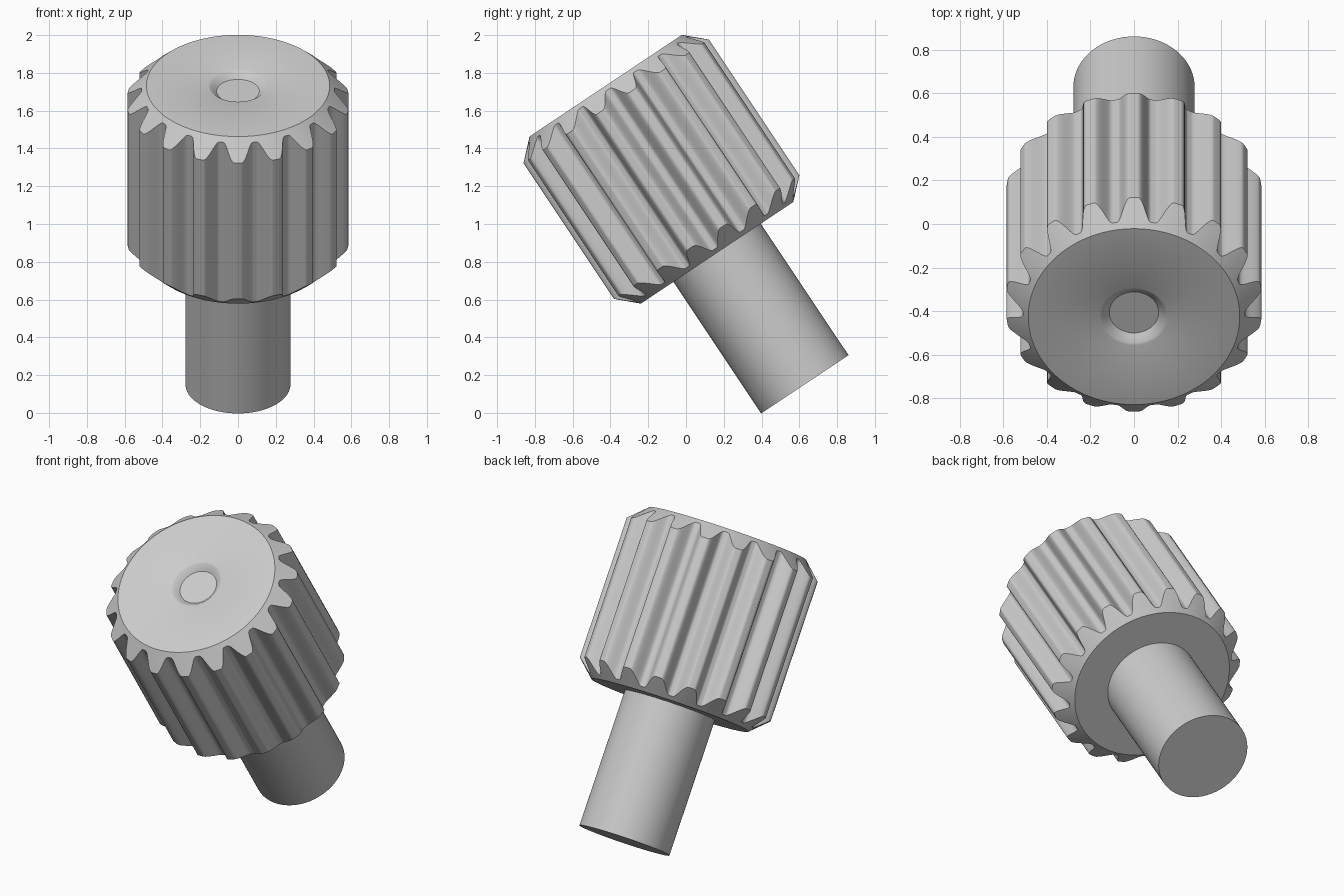
import bpy, bmesh, math
from mathutils import Matrix, Vector

cube = bpy.data.objects.get("Cube")
if cube:
    bpy.data.objects.remove(cube, do_unlink=True)

TEETH, STEPS = 18, 28
TIP, ROOT, FACE = 0.59, 0.51, 0.485
HEIGHT, LENGTH, SHAFT = 1.063, 1.9, 0.278
SLOPE = 0.95                       # chamfer drop per unit of radius
TILT = math.radians(33.7)

steel = bpy.data.materials.new("plain_grey")
steel.use_nodes = True
grey = (0.6, 0.6, 0.6, 1)
steel.diffuse_color = grey
steel.node_tree.nodes["Principled BSDF"].inputs["Base Color"].default_value = grey

# Places local z along the tilted axis, with the origin at the top face
place = Matrix.Translation((0, -0.425, 1.732)) @ Matrix.Rotation(TILT, 4, 'X')


def tooth_radius(i):
    """Rounded tooth: flat-ish tip, sloping flanks and a narrow root."""
    phase = (i % STEPS) / STEPS
    away = min(phase, 1 - phase) * 20           # degrees from tooth centre
    t = max(0, min(1, (8.8 - away) / 7))
    return ROOT + (TIP - ROOT) * t * t * (3 - 2 * t)


def loft(name, rings, count):
    """Skin rings given as functions of index -> (radius, z), cap both ends."""
    bm = bmesh.new()
    loops = []
    for ring in rings:
        loop = []
        for i in range(count):
            a = 2 * math.pi * i / count - math.pi / 2
            r, z = ring(i)
            loop.append(bm.verts.new(Vector((r * math.cos(a), r * math.sin(a), z))))
        loops.append(loop)
    for low, high in zip(loops, loops[1:]):
        for i in range(count):
            j = (i + 1) % count
            bm.faces.new((low[i], low[j], high[j], high[i]))
    bm.faces.new(loops[0][::-1])
    bm.faces.new(loops[-1])
    bmesh.ops.recalc_face_normals(bm, faces=bm.faces)
    mesh = bpy.data.meshes.new(name)
    bm.to_mesh(mesh)
    bm.free()
    mesh.materials.append(steel)
    obj = bpy.data.objects.new(name, mesh)
    bpy.context.collection.objects.link(obj)
    obj.matrix_world = place
    bpy.ops.object.select_all(action='DESELECT')
    obj.select_set(True)
    bpy.context.view_layer.objects.active = obj
    bpy.ops.object.shade_smooth_by_angle(angle=math.radians(30))
    return obj


def circle(r, z):
    return lambda i: (r, z)


def toothed(z, direction):
    def ring(i):
        r = tooth_radius(i)
        return r, z + direction * (r - FACE) * SLOPE
    return ring


# Toothed head with chamfered ends and a shallow dimple in its top
loft("toothed_head", [
    circle(SHAFT - 0.02, -HEIGHT),
    circle(FACE, -HEIGHT),
    toothed(-HEIGHT, 1),
    toothed(0, -1),
    circle(FACE, 0),
    circle(0.157, 0),
    circle(0.147, -0.004),
    circle(0.125, -0.024),
    circle(0.113, -0.035),
], TEETH * STEPS)

# Plain round shaft
loft("shaft", [circle(SHAFT, -LENGTH), circle(SHAFT, -HEIGHT + 0.01)], 96)
